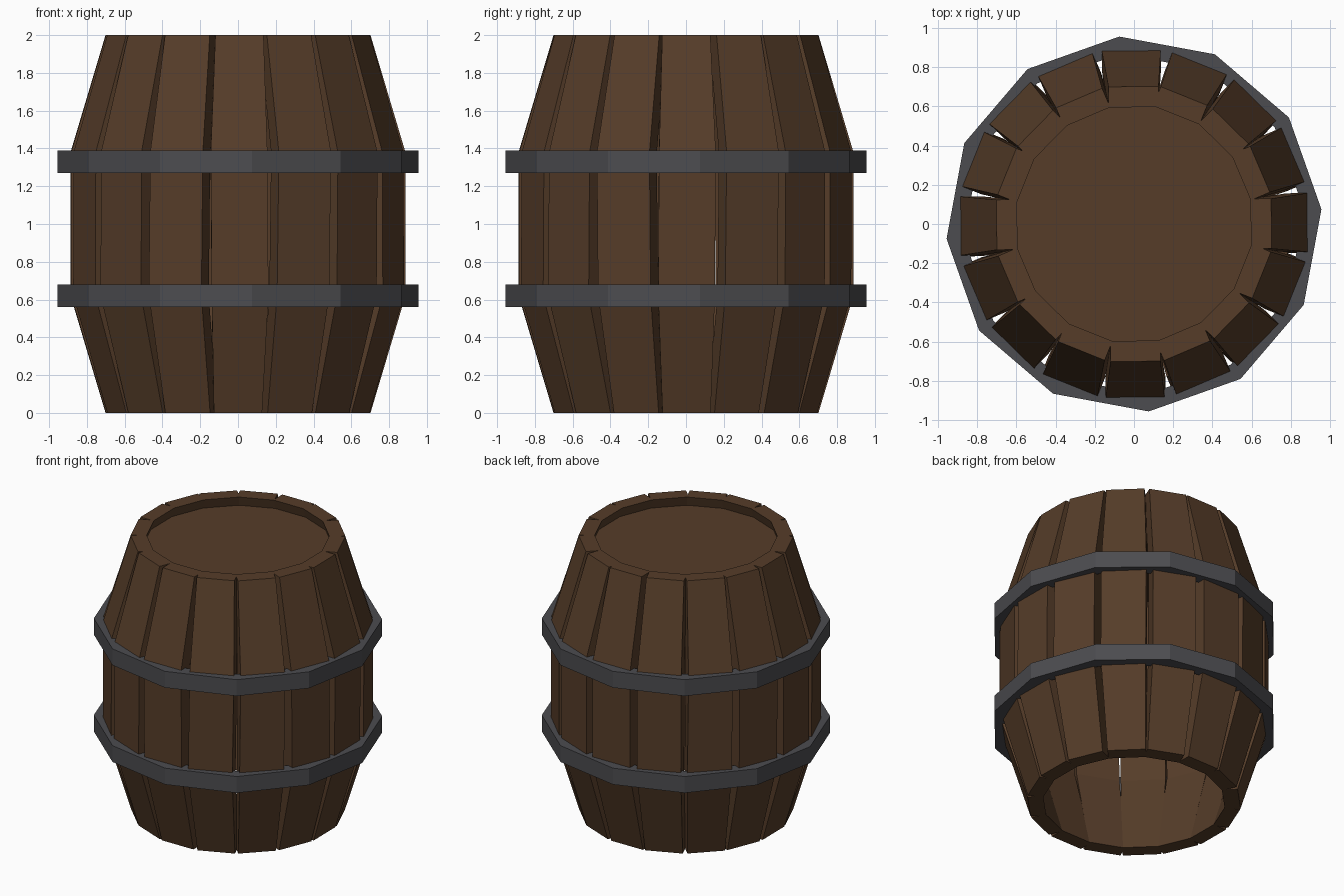
import bpy, bmesh, math, random
from mathutils import Matrix

if "Cube" in bpy.data.objects:
    bpy.data.objects.remove(bpy.data.objects["Cube"])

random.seed(4)

def material(name, rgb):
    m = bpy.data.materials.new(name)
    m.diffuse_color = (*rgb, 1)
    m.use_nodes = True
    m.node_tree.nodes["Principled BSDF"].inputs["Base Color"].default_value = m.diffuse_color
    return m

wood = material("dark brown wood", (0.092, 0.046, 0.022))
iron = material("dark grey iron", (0.072, 0.072, 0.079))

def finish(bm, name, mat):
    bmesh.ops.recalc_face_normals(bm, faces=bm.faces[:])
    me = bpy.data.meshes.new(name)
    bm.to_mesh(me)
    bm.free()
    me.materials.append(mat)
    ob = bpy.data.objects.new(name, me)
    bpy.context.collection.objects.link(ob)
    return ob

# Bent plank: height, outer radius, inner radius, width
PROFILE = [(0, 0.70, 0.595, 0.255), (0.62, 0.885, 0.78, 0.30),
           (1.38, 0.885, 0.78, 0.30), (2.0, 0.70, 0.595, 0.255)]

def stave(i, count):
    bm = bmesh.new()
    rings = []
    for z, ro, ri, w in PROFILE:
        h = w / 2
        s = random.uniform(-0.008, 0.008)
        rings.append([bm.verts.new((r, y + s, z)) for r, y in
                      ((ri, -h), (ro, -h), (ro, h), (ri, h))])
    for a, b in zip(rings, rings[1:]):
        for k in range(4):
            n = (k + 1) % 4
            bm.faces.new((a[k], a[n], b[n], b[k]))
    bm.faces.new(rings[0])
    bm.faces.new(rings[-1])
    turn = i * math.tau / count + math.radians(0.6)
    bm.transform(Matrix.Rotation(turn, 4, 'Z'))
    finish(bm, f"stave_{i + 1}", wood)

for i in range(16):
    stave(i, 16)

# Twelve-sided iron hoops
def hoop(name, z0, z1, ro=0.958, ri=0.87, sides=12, offset=4.5):
    bm = bmesh.new()
    rings = []
    for i in range(sides):
        a = math.radians(offset) + i * math.tau / sides
        rings.append([bm.verts.new((r * math.cos(a), r * math.sin(a), z))
                      for r, z in ((ri, z0), (ro, z0), (ro, z1), (ri, z1))])
    for i in range(sides):
        a, b = rings[i], rings[(i + 1) % sides]
        for k in range(4):
            n = (k + 1) % 4
            bm.faces.new((a[k], b[k], b[n], a[n]))
    finish(bm, name, iron)

hoop("lower_hoop", 0.56, 0.68)
hoop("upper_hoop", 1.27, 1.39)

# Recessed lid just below the rim; the bottom is open
bm = bmesh.new()
bmesh.ops.create_cone(bm, cap_ends=True, segments=32, radius1=0.64, radius2=0.64,
                      depth=0.03, matrix=Matrix.Translation((0, 0, 1.915)))
finish(bm, "lid", wood)
